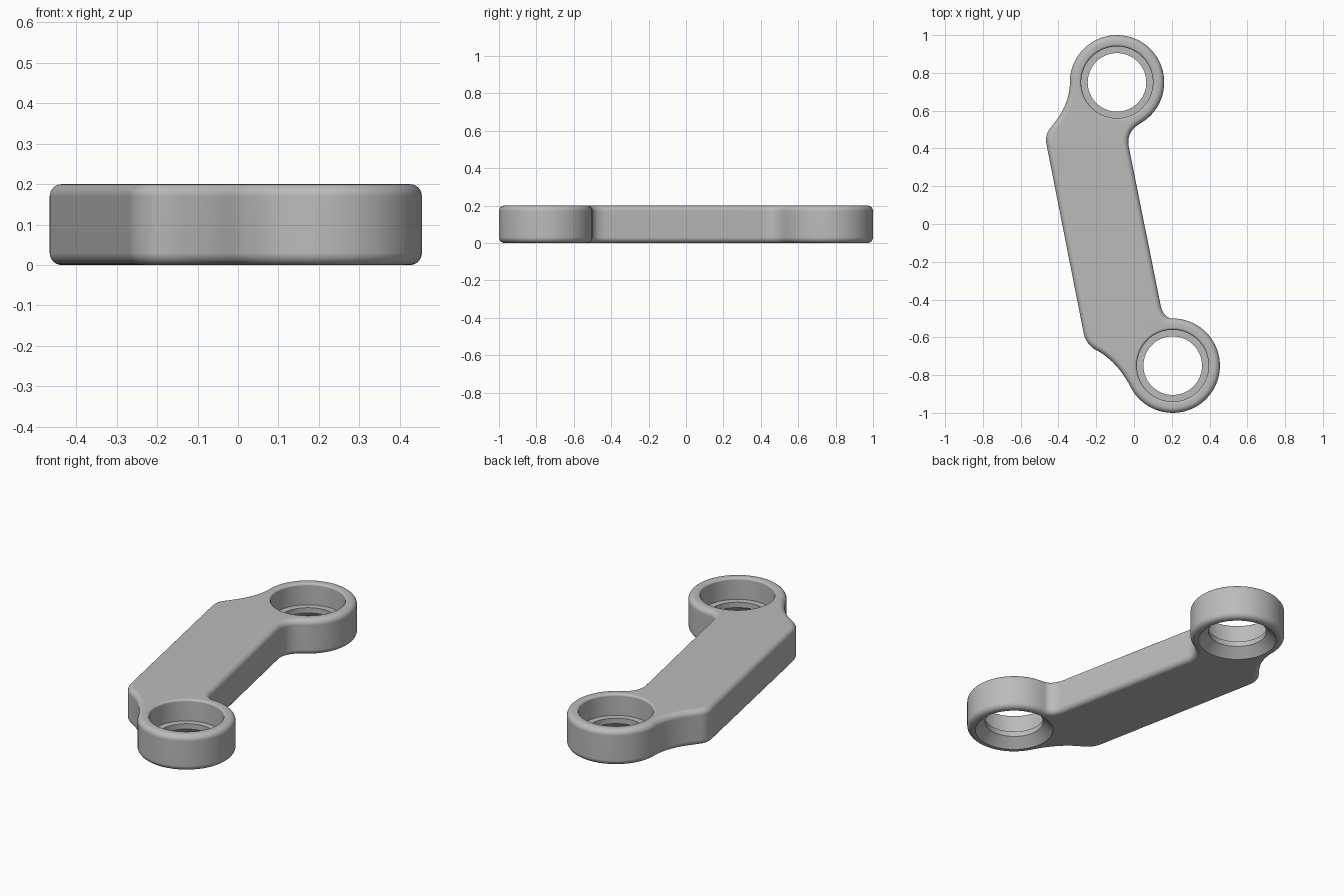
import bpy, bmesh, math
from mathutils import Vector

if "Cube" in bpy.data.objects:
    bpy.data.objects.remove(bpy.data.objects["Cube"], do_unlink=True)

HEIGHT, RADIUS, ROUND, SEGMENTS = 0.2, 0.25, 0.03, 64
BACK_EYE = Vector((-0.09, 0.75))
FRONT_EYE = Vector((0.205, -0.75))

grey = bpy.data.materials.new("satin grey")
grey.use_nodes = True
grey.diffuse_color = (0.5, 0.5, 0.5, 1)
grey.node_tree.nodes["Principled BSDF"].inputs["Base Color"].default_value = grey.diffuse_color


def arc(center, start, end, steps=44):
    """Points on the outside of an eye, angles in degrees."""
    angles = [math.radians(start + (end - start) * i / steps) for i in range(steps + 1)]
    return [center + RADIUS * Vector((math.cos(a), math.sin(a))) for a in angles]


def bend(a, control, b, steps=10):
    """Rounded corner between two points."""
    a, c, b = Vector(a), Vector(control), Vector(b)
    ts = [i / steps for i in range(steps + 1)]
    return [a * (1 - t) ** 2 + c * 2 * t * (1 - t) + b * t * t for t in ts]


# Outline, counter-clockwise: two eyes joined by a slanted arm
back_arc = arc(BACK_EYE, -60, 176)
front_arc = arc(FRONT_EYE, -151, 92)
outline = back_arc
outline += bend(back_arc[-1], (-0.335, 0.67), (-0.39, 0.58))
outline += bend((-0.40, 0.565), (-0.425, 0.53), (-0.445, 0.505), 4)
outline += bend((-0.45, 0.498), (-0.472, 0.465), (-0.463, 0.42))
outline += bend((-0.268, -0.57), (-0.256, -0.635), (-0.205, -0.665))
outline += bend((-0.195, -0.67), (-0.085, -0.73), front_arc[0])[:-1]
outline += front_arc
outline += bend(front_arc[-1], (0.148, -0.49), (0.137, -0.41))[1:]
outline += bend((-0.028, 0.41), (-0.042, 0.49), back_arc[0])[:-1]

# Drop repeated points
points = [p for i, p in enumerate(outline) if (p - outline[i - 1]).length > 0.001]
count = len(points)
normals = []
for i in range(count):
    along = (points[i] - points[i - 1]).normalized() + (points[(i + 1) % count] - points[i]).normalized()
    normals.append(Vector((along.y, -along.x)).normalized())

bm = bmesh.new()


def add_ring(coords, z):
    return [bm.verts.new((p.x, p.y, z)) for p in coords]


def skin(rings):
    for low, high in zip(rings, rings[1:]):
        for i in range(len(low)):
            j = (i + 1) % len(low)
            bm.faces.new((low[i], low[j], high[j], high[i]))


# Outer wall with rounded top and bottom edges
quarter = [math.radians(90 * i / 6) for i in range(7)]
profile = [(ROUND * (1 - math.sin(a)), ROUND * (1 - math.cos(a))) for a in quarter]
profile += [(inset, HEIGHT - z) for inset, z in reversed(profile)]
wall = [add_ring([p - n * inset for p, n in zip(points, normals)], z) for inset, z in profile]
skin(wall)

# Stepped bores: bottom chamfer, narrow lip, ledge, wide counterbore, eased rim
bore = [(0.207, 0), (0.155, 0.05), (0.155, 0.08), (0.19, 0.08)]
bore += [(0.19 + 0.012 * (1 - math.cos(a)), HEIGHT - 0.012 * (1 - math.sin(a))) for a in quarter[::2]]
caps = [[wall[0]], [wall[-1]]]
for eye in (BACK_EYE, FRONT_EYE):
    unit = [Vector((math.cos(t), math.sin(t))) for t in
            (2 * math.pi * i / SEGMENTS for i in range(SEGMENTS))]
    rings = [add_ring([eye + u * r for u in unit], z) for r, z in bore]
    skin(rings)
    caps[0].append(rings[0])
    caps[1].append(rings[-1])

# Flat top and bottom around the bores
for loops in caps:
    edges = [bm.edges.get((loop[i - 1], loop[i])) for loop in loops for i in range(len(loop))]
    bmesh.ops.triangle_fill(bm, edges=edges, use_beauty=True)
bmesh.ops.recalc_face_normals(bm, faces=bm.faces[:])

mesh = bpy.data.meshes.new("link_arm")
bm.to_mesh(mesh)
bm.free()
mesh.materials.append(grey)
link = bpy.data.objects.new("link_arm", mesh)
bpy.context.collection.objects.link(link)
bpy.ops.object.select_all(action='DESELECT')
link.select_set(True)
bpy.context.view_layer.objects.active = link
bpy.ops.object.shade_smooth_by_angle(angle=math.radians(32))
weighted = link.modifiers.new("even shading", 'WEIGHTED_NORMAL')
weighted.keep_sharp = True
